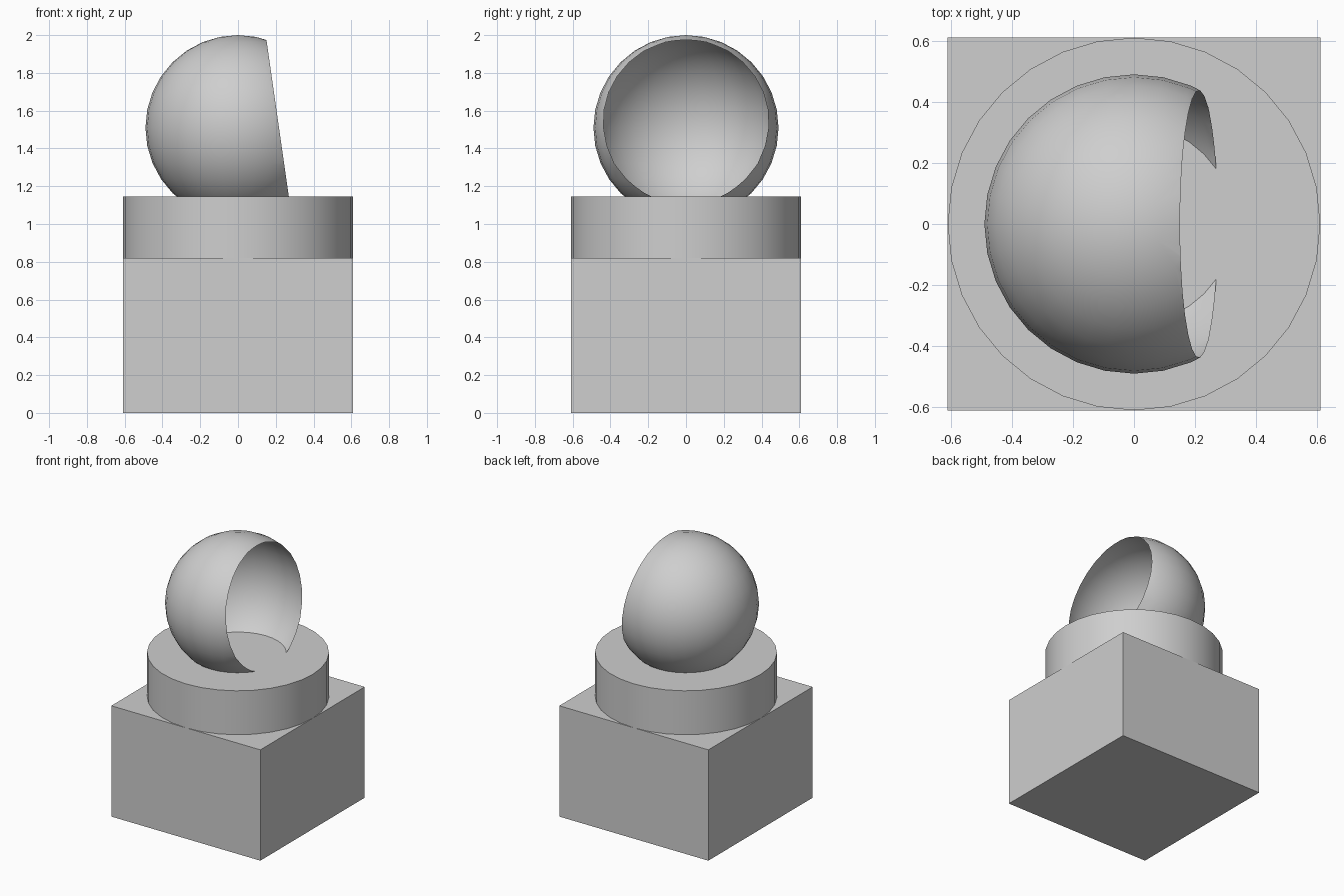
import bpy
import bmesh
import math
from mathutils import Vector

cube = bpy.data.objects.get("Cube")
if cube:
    bpy.data.objects.remove(cube, do_unlink=True)

GREY = (0.62, 0.62, 0.62, 1)
grey = bpy.data.materials.new("plain grey")
grey.use_nodes = True
grey.diffuse_color = GREY
grey.node_tree.nodes["Principled BSDF"].inputs["Base Color"].default_value = GREY


def finish(name, smooth=False):
    ob = bpy.context.object
    ob.name = ob.data.name = name
    ob.data.materials.append(grey)
    if smooth:
        bpy.ops.object.shade_smooth_by_angle(angle=math.radians(30))
    return ob


HALF = 0.61
BASE_TOP = 0.82
DISC_TOP = 1.145

# Square base block
bpy.ops.mesh.primitive_cube_add(size=1, location=(0, 0, BASE_TOP / 2))
base = bpy.context.object
base.scale = (2 * HALF, 2 * HALF, BASE_TOP)
bpy.ops.object.transform_apply(location=False, rotation=False, scale=True)
finish("base_block")

# Round turntable on the block
bpy.ops.mesh.primitive_cylinder_add(
    vertices=32, radius=HALF, depth=DISC_TOP - BASE_TOP,
    location=(0, 0, (BASE_TOP + DISC_TOP) / 2))
finish("turntable_disc", smooth=True)

# Hollow open dome, a thin sphere shell sunk into the disc
bpy.ops.mesh.primitive_uv_sphere_add(
    segments=32, ring_count=16, radius=0.49, location=(0, 0, 1.51))
dome = bpy.context.object
bm = bmesh.new()
bm.from_mesh(dome.data)

# Slice off the +x side along a plane leaning slightly back
bmesh.ops.bisect_plane(
    bm, geom=bm.verts[:] + bm.edges[:] + bm.faces[:],
    plane_co=Vector((0.217, 0, 0)), plane_no=Vector((0.84, 0, 0.12)),
    clear_outer=True)
bm.to_mesh(dome.data)
bm.free()
finish("open_dome", smooth=True)
